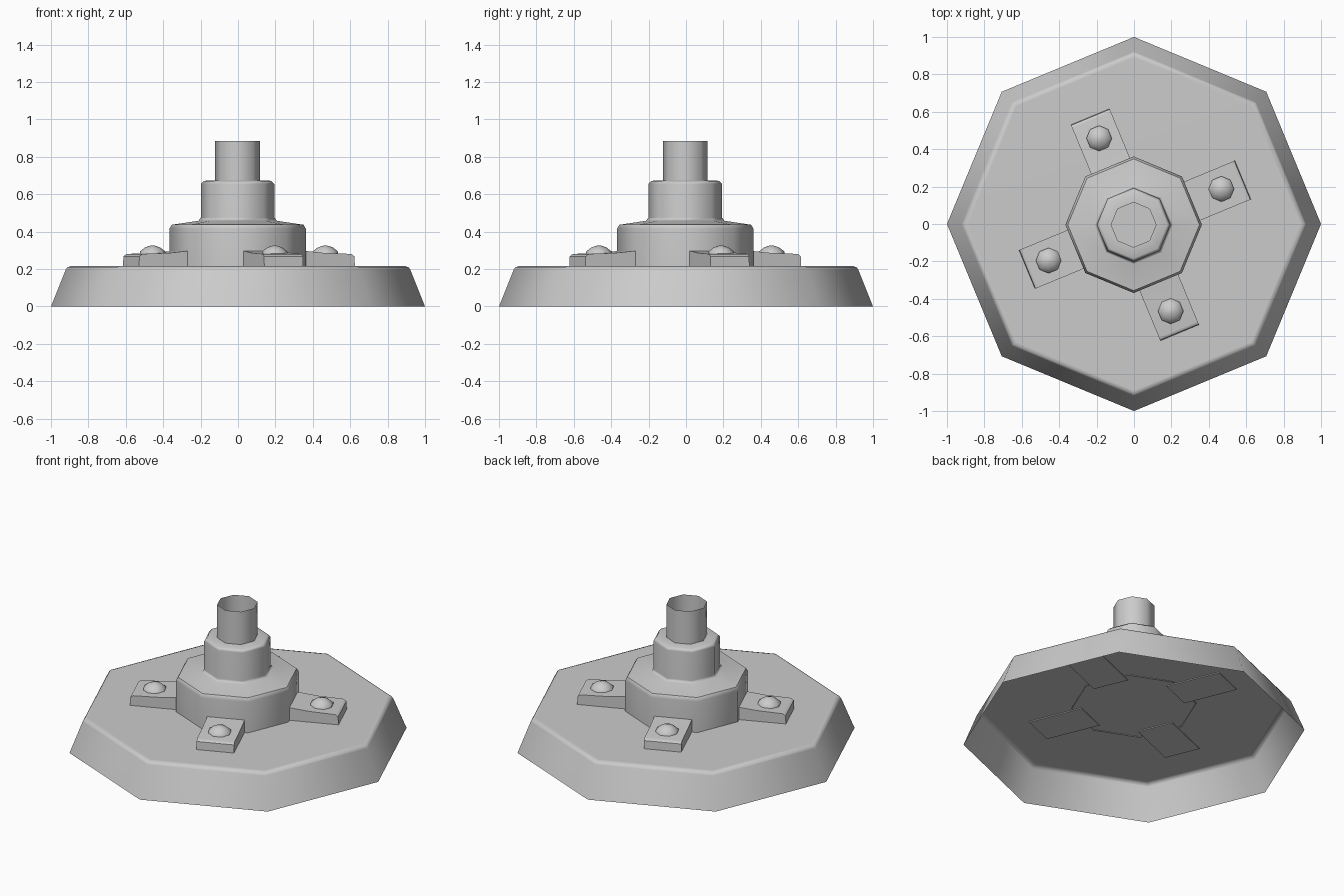
import bpy
import bmesh
from math import cos, sin, pi, radians
from mathutils import Matrix

cube = bpy.data.objects.get("Cube")
if cube:
    bpy.data.objects.remove(cube, do_unlink=True)

# One plain grey metal for every part
metal = bpy.data.materials.new("grey_metal")
metal.use_nodes = True
GREY = (0.6, 0.6, 0.6, 1)
metal.diffuse_color = GREY
metal.node_tree.nodes["Principled BSDF"].inputs["Base Color"].default_value = GREY

SIDES = 8
CENTRE = (0.005, -0.004)


def finish(name, bm, smooth_angle=50):
    bmesh.ops.recalc_face_normals(bm, faces=bm.faces)
    mesh = bpy.data.meshes.new(name)
    bm.to_mesh(mesh)
    bm.free()
    mesh.materials.append(metal)
    obj = bpy.data.objects.new(name, mesh)
    bpy.context.collection.objects.link(obj)
    bpy.ops.object.select_all(action="DESELECT")
    obj.select_set(True)
    bpy.context.view_layer.objects.active = obj
    bpy.ops.object.shade_smooth_by_angle(angle=radians(smooth_angle))
    weighted = obj.modifiers.new("even_shading", "WEIGHTED_NORMAL")
    weighted.keep_sharp = True
    return obj


def lathe(name, profile, centre=(0, 0), cap_top=False):
    """Octagonal shell through (radius, height) rings, open underneath."""
    bm = bmesh.new()
    rings = []
    for r, z in profile:
        rings.append([bm.verts.new((centre[0] + r * cos(2 * pi * i / SIDES),
                                    centre[1] + r * sin(2 * pi * i / SIDES), z))
                      for i in range(SIDES)])
    for low, high in zip(rings, rings[1:]):
        for i in range(SIDES):
            j = (i + 1) % SIDES
            bm.faces.new((low[i], low[j], high[j], high[i]))
    if cap_top:
        bm.faces.new(rings[-1])
    return finish(name, bm)


def arm(name, angle):
    """Flat mounting arm: side profile extruded across its width."""
    bm = bmesh.new()
    half = 0.112
    side = [(0.28, 0.212), (0.625, 0.212), (0.622, 0.268), (0.605, 0.281),
            (0.45, 0.286), (0.28, 0.303)]
    face = bm.faces.new([bm.verts.new((x, -half, z)) for x, z in side])
    out = bmesh.ops.extrude_face_region(bm, geom=[face])
    moved = [v for v in out["geom"] if isinstance(v, bmesh.types.BMVert)]
    bmesh.ops.translate(bm, verts=moved, vec=(0, 2 * half, 0))
    bm.transform(Matrix.Translation((*CENTRE, 0)) @ Matrix.Rotation(angle, 4, "Z"))
    return finish(name, bm, 40)


# Hollow tapered base with a softened rim
lathe("base", [(1, 0), (0.922, 0.195), (0.912, 0.21), (0.89, 0.217)], cap_top=True)

# Stepped hub: flange, shoulder and collar in one shell
lathe("hub", [(0.365, 0.212), (0.365, 0.415), (0.352, 0.437), (0.21, 0.458),
              (0.197, 0.475), (0.197, 0.655), (0.18, 0.672), (0.12, 0.674)], (-0.002, -0.004))

# Open pole socket
lathe("pole", [(0.12, 0.62), (0.12, 0.885)], (-0.002, -0.004))

# Four arms, each with a domed bolt
for k, label in enumerate(("left", "back", "right", "front")):
    turn = radians(22.5 + 90 * k)
    arm(label + "_arm", turn)
    spot = (CENTRE[0] + 0.5 * cos(turn), CENTRE[1] + 0.5 * sin(turn))
    lathe(label + "_bolt", [(0.068, 0.275), (0.068, 0.294), (0.04, 0.316), (0.012, 0.325)],
          spot, cap_top=True)
